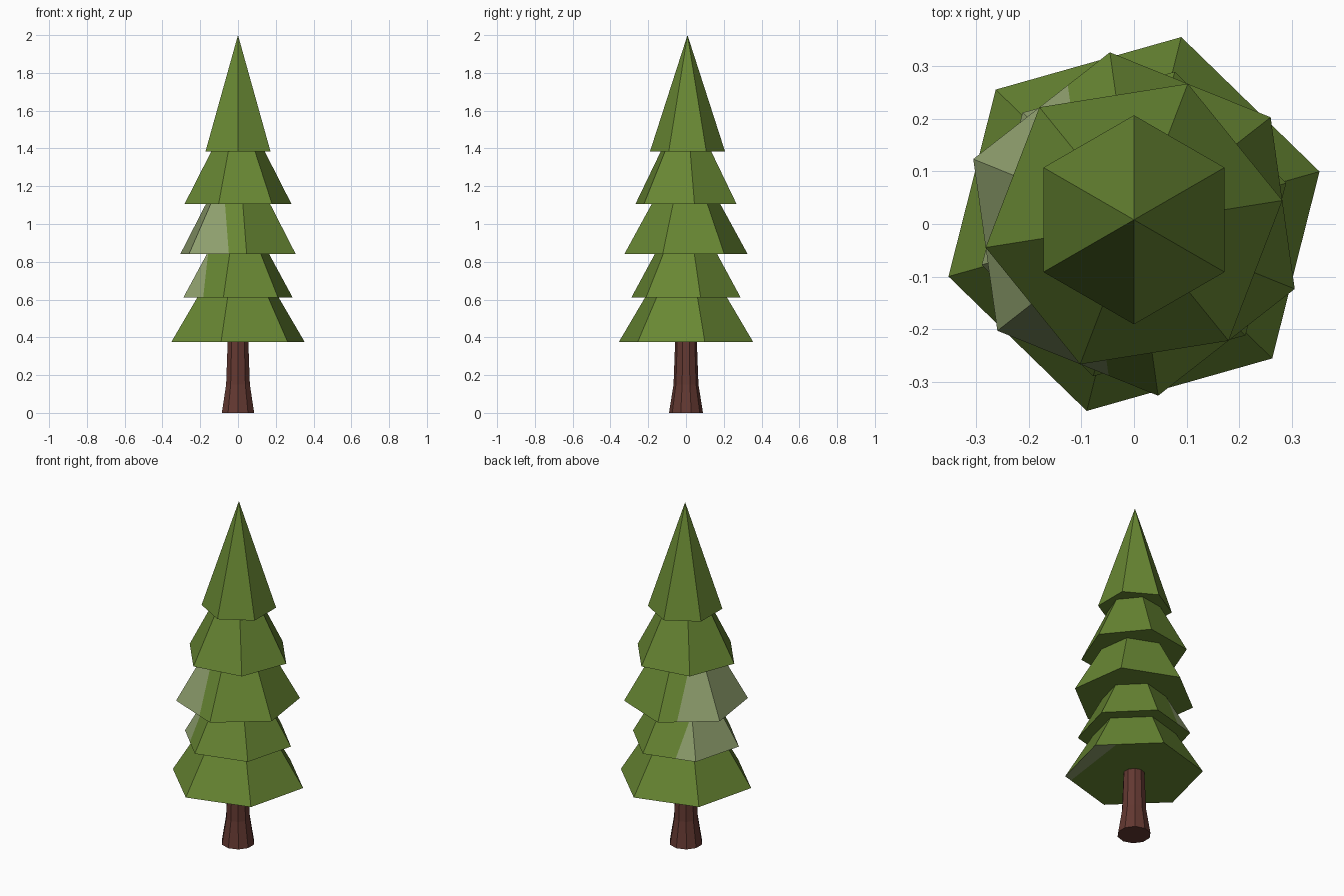
import bpy, bmesh, math
from mathutils import Vector, Matrix

if "Cube" in bpy.data.objects:
    bpy.data.objects.remove(bpy.data.objects["Cube"])


def material(name, rgb):
    m = bpy.data.materials.new(name)
    m.diffuse_color = (*rgb, 1)
    m.use_nodes = True
    m.node_tree.nodes["Principled BSDF"].inputs["Base Color"].default_value = m.diffuse_color
    return m


GREEN = material("needle green", (0.138, 0.242, 0.033))
PALE = material("pale grey green", (0.275, 0.350, 0.155))
BROWN = material("bark brown", (0.125, 0.040, 0.031))


def finish(bm, name, mats):
    bmesh.ops.recalc_face_normals(bm, faces=bm.faces)
    mesh = bpy.data.meshes.new(name)
    bm.to_mesh(mesh)
    bm.free()
    for m in mats:
        mesh.materials.append(m)
    obj = bpy.data.objects.new(name, mesh)
    bpy.context.collection.objects.link(obj)


def tier(name, z0, z1, r0, r1, turn, y=0.0, patch=None):
    """Six-sided branch tier; patch = (direction, distance, 'side' or 'under')."""
    bm = bmesh.new()
    place = Matrix.Translation((0, y, (z0 + z1) / 2)) @ Matrix.Rotation(math.radians(turn), 4, 'Z')
    # cone vertices start on the y axis, a multiple of 60 from 30 degrees
    place = place @ Matrix.Rotation(math.radians(-30), 4, 'Z')
    bmesh.ops.create_cone(bm, cap_ends=True, segments=6, radius1=r0, radius2=r1,
                          depth=z1 - z0, matrix=place)
    bmesh.ops.remove_doubles(bm, verts=bm.verts, dist=1e-5)
    if patch:
        # cut the tier upright and colour the faces beyond the cut
        a, d, where = math.radians(patch[0]), patch[1], patch[2]
        n = Vector((math.cos(a), math.sin(a), 0))
        bmesh.ops.bisect_plane(bm, geom=bm.verts[:] + bm.edges[:] + bm.faces[:],
                               plane_co=n * d, plane_no=n)
        bm.normal_update()
        for f in bm.faces:
            under = f.normal.z < -0.9
            if f.calc_center_median().dot(n) > d and under == (where == 'under'):
                f.material_index = 1
    finish(bm, name, [GREEN, PALE])


# Branch tiers, lowest first; tops tuck slightly into the tier above
tier("branch_tier_lowest", 0.375, 0.63, 0.367, 0.212, 15.8, patch=(-7.6, 0.245, 'under'))
tier("branch_tier_low", 0.61, 0.86, 0.300, 0.160, 15, patch=(169, 0.146, 'side'))
tier("branch_tier_middle", 0.84, 1.13, 0.330, 0.170, 38, patch=(188, 0.088, 'side'))
tier("branch_tier_high", 1.107, 1.40, 0.286, 0.135, 9)
tier("tree_top", 1.383, 2.0, 0.199, 0.0, 30, y=0.008)

# Trunk: ten-sided, flared at the foot
bm = bmesh.new()
rings = []
for z, r in [(0, 0.09), (0.15, 0.066), (0.39, 0.057)]:
    rings.append([bm.verts.new((r * math.sin(i * math.pi / 5), r * math.cos(i * math.pi / 5), z))
                  for i in range(10)])
for lo, hi in zip(rings, rings[1:]):
    for i in range(10):
        j = (i + 1) % 10
        bm.faces.new((lo[i], lo[j], hi[j], hi[i]))
bm.faces.new(rings[0])
bm.faces.new(rings[-1])
finish(bm, "trunk", [BROWN])
